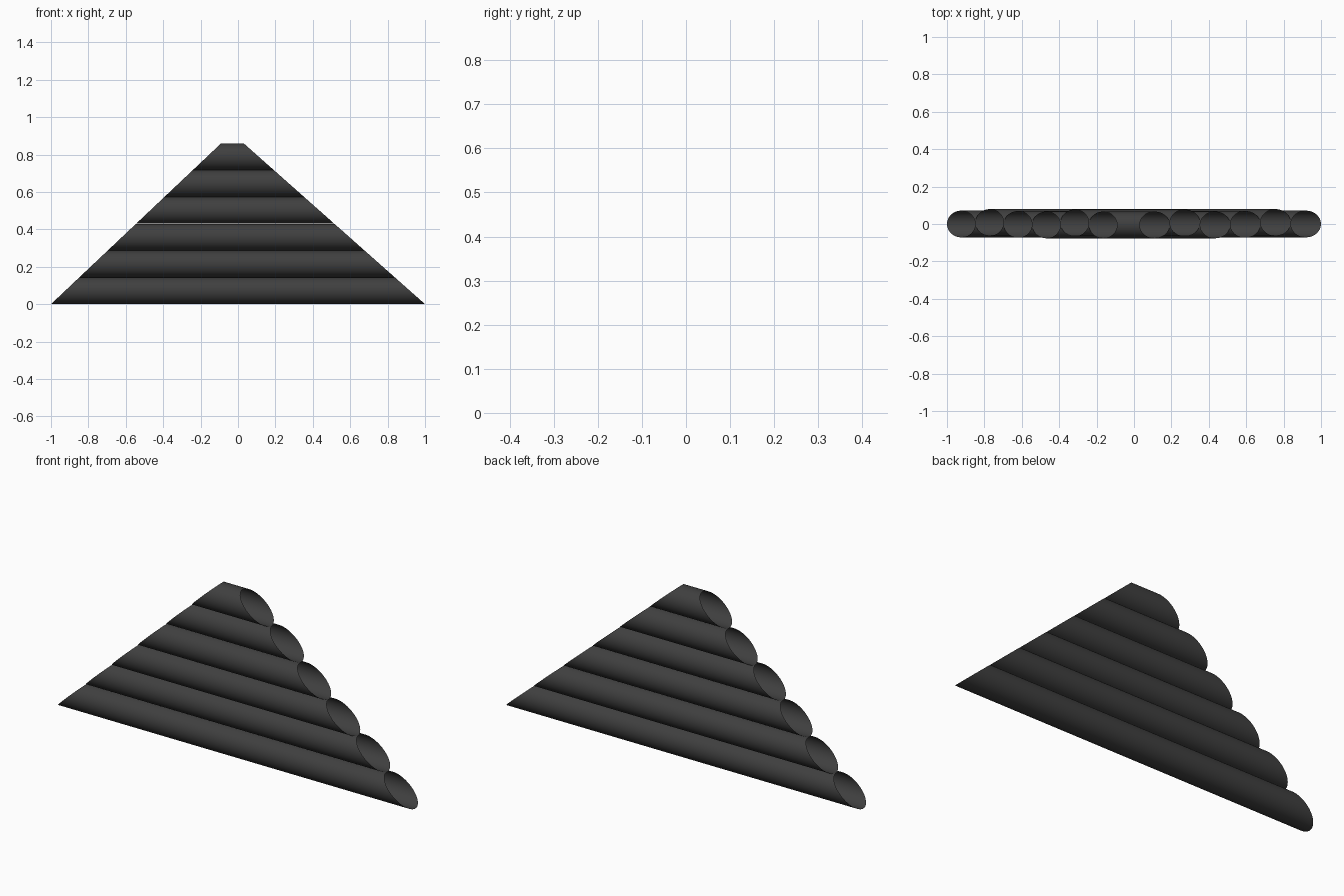
import bpy, bmesh, math
from mathutils import Matrix

if "Cube" in bpy.data.objects:
    bpy.data.objects.remove(bpy.data.objects["Cube"])

COUNT, HEIGHT = 6, 0.86
PITCH = HEIGHT / COUNT
RADIUS = PITCH / 2 - 0.0003
LEFT_SLOPE, RIGHT_SLOPE = 0.91 / HEIGHT, 0.97 / HEIGHT
# slight sideways offset of each tube, bottom to top
OFFSETS = [0.0, 0.008, -0.002, -0.005, 0.006, -0.005]

mat = bpy.data.materials.new("dark_tube")
mat.diffuse_color = (0.05, 0.05, 0.05, 1)
mat.use_nodes = True
mat.node_tree.nodes["Principled BSDF"].inputs["Base Color"].default_value = mat.diffuse_color


def tube(index, y):
    """Open horizontal tube whose ends are mitred to the sloping sides."""
    bm = bmesh.new()
    bmesh.ops.create_cone(bm, cap_ends=False, segments=64,
                          radius1=RADIUS, radius2=RADIUS, depth=2,
                          matrix=Matrix.Rotation(math.pi / 2, 4, 'Y'))
    for v in bm.verts:
        v.co.y += y
        v.co.z += PITCH * (index + 0.5)
        if v.co.x < 0:
            v.co.x = -1 + LEFT_SLOPE * v.co.z
        else:
            v.co.x = 1 - RIGHT_SLOPE * v.co.z
    for f in bm.faces:
        f.smooth = True
    bmesh.ops.recalc_face_normals(bm, faces=bm.faces)
    # make sure the normals point outward from the tube axis
    bm.normal_update()
    f = bm.faces[0]
    c = f.calc_center_median()
    if f.normal.y * (c.y - y) + f.normal.z * (c.z - PITCH * (index + 0.5)) < 0:
        bmesh.ops.reverse_faces(bm, faces=bm.faces)
    me = bpy.data.meshes.new(f"tube_{index + 1}")
    bm.to_mesh(me)
    bm.free()
    me.materials.append(mat)
    bpy.context.collection.objects.link(bpy.data.objects.new(me.name, me))


# stack of tubes
for i, y in enumerate(OFFSETS):
    tube(i, y)
